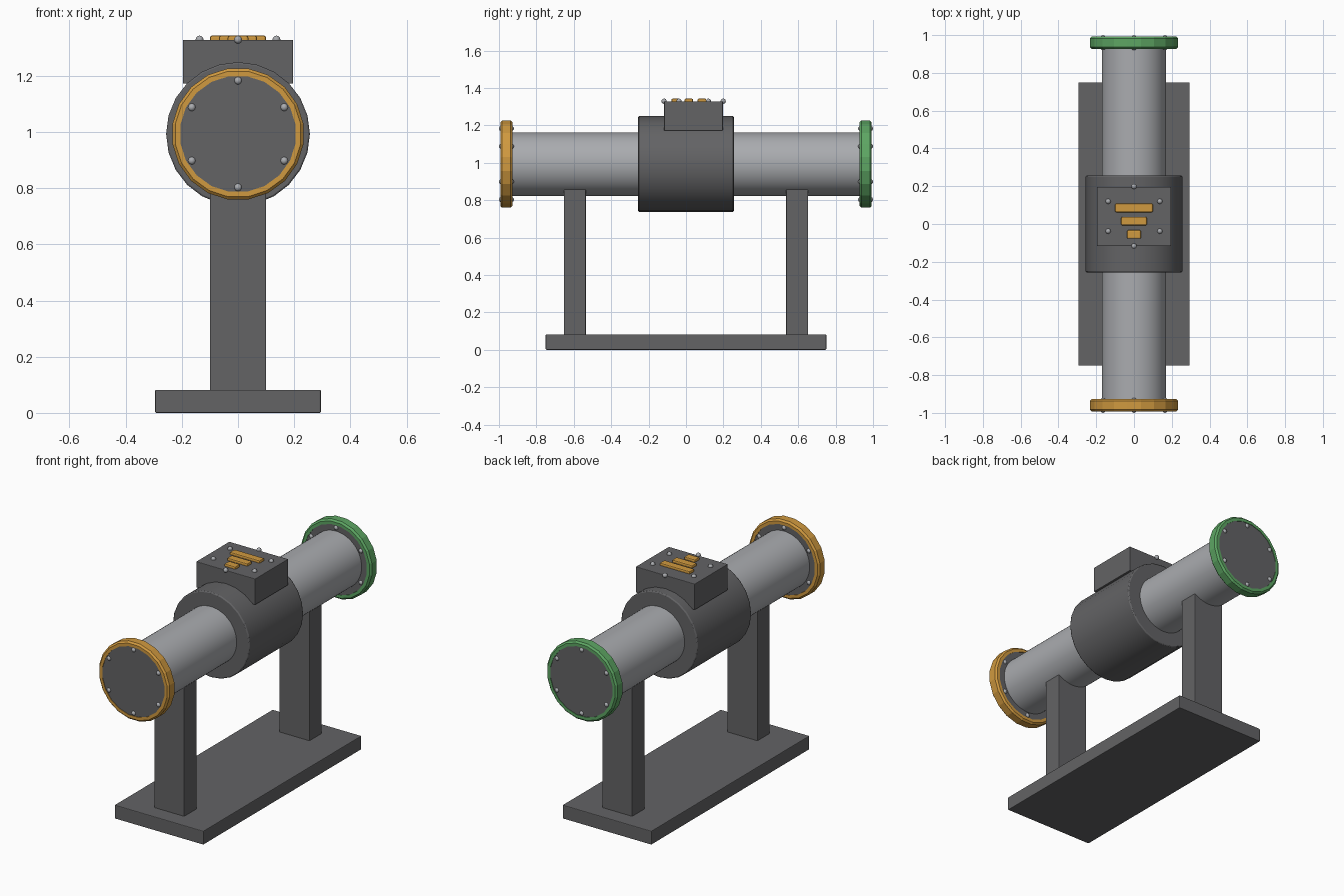
import bpy, bmesh
from math import pi, sin, cos, radians

if "Cube" in bpy.data.objects:
    bpy.data.objects.remove(bpy.data.objects["Cube"])


def material(name, r, g, b):
    m = bpy.data.materials.new(name)
    m.use_nodes = True
    m.diffuse_color = (r, g, b, 1)
    m.node_tree.nodes["Principled BSDF"].inputs["Base Color"].default_value = (r, g, b, 1)
    return m


DARK = material("dark grey", 0.125, 0.125, 0.13)
STEEL = material("light steel", 0.40, 0.41, 0.43)
AMBER = material("amber", 0.63, 0.32, 0.05)
GREEN = material("green", 0.11, 0.38, 0.125)

AXIS_Z = 0.993      # height of the pipe's centre line
FLANGE_Y = 0.96     # distance of each flange from the middle


def finish(name, mat, bevel=0.0, smooth=False):
    ob = bpy.context.object
    ob.name = name
    ob.data.materials.append(mat)
    if bevel:
        mod = ob.modifiers.new("soft edges", 'BEVEL')
        mod.width = bevel
        mod.segments = 2
        mod.limit_method = 'ANGLE'
        mod.angle_limit = radians(40)
    if smooth:
        bpy.ops.object.shade_smooth_by_angle(angle=radians(35))
    return ob


def box(name, mat, lo, hi, bevel=0.004):
    mid = [(a + b) / 2 for a, b in zip(lo, hi)]
    bpy.ops.mesh.primitive_cube_add(size=1, location=mid)
    ob = bpy.context.object
    for v in ob.data.vertices:
        v.co = [c * (b - a) for c, a, b in zip(v.co, lo, hi)]
    return finish(name, mat, bevel)


def tube(name, mat, radius, y0, y1, sides, bevel=0.0):
    bpy.ops.mesh.primitive_cylinder_add(
        vertices=sides, radius=radius, depth=y1 - y0,
        location=(0, (y0 + y1) / 2, AXIS_Z), rotation=(pi / 2, 0, 0))
    return finish(name, mat, bevel, True)


def bolt(name, location):
    bpy.ops.mesh.primitive_uv_sphere_add(segments=12, ring_count=8, radius=0.014, location=location)
    return finish(name, STEEL, 0, True)


def ring(name, mat, y, inner, outer, half, sides=20):
    # chamfered cross-section swept round the pipe axis
    c = 0.01
    profile = [(inner, -half), (outer - c, -half), (outer, c - half),
               (outer, half - c), (outer - c, half), (inner, half)]
    bm = bmesh.new()
    loops = []
    for i in range(sides):
        a = 2 * pi * (i + 0.5) / sides + pi / 2
        loops.append([bm.verts.new((r * cos(a), d, r * sin(a))) for r, d in profile])
    n = len(profile)
    for i in range(sides):
        p, q = loops[i], loops[(i + 1) % sides]
        for j in range(n):
            k = (j + 1) % n
            bm.faces.new((p[j], p[k], q[k], q[j]))
    bmesh.ops.recalc_face_normals(bm, faces=bm.faces)
    mesh = bpy.data.meshes.new(name)
    bm.to_mesh(mesh)
    bm.free()
    mesh.materials.append(mat)
    ob = bpy.data.objects.new(name, mesh)
    ob.location = (0, y, AXIS_Z)
    bpy.context.collection.objects.link(ob)
    return ob


# Stand
box("base_plate", DARK, (-0.295, -0.75, 0), (0.295, 0.75, 0.082))
for side, y in (("front", -0.594), ("back", 0.594)):
    box(side + "_leg", DARK, (-0.1, y - 0.059, 0.07), (0.1, y + 0.059, 0.9))

# Pipe and central housing
tube("pipe", STEEL, 0.17, -0.95, 0.95, 64)
tube("housing", DARK, 0.256, -0.256, 0.256, 24, 0.006)

# End flanges with coloured rims and bolts on both faces
for side, sign, mat in (("front", -1, AMBER), ("back", 1, GREEN)):
    y = sign * FLANGE_Y
    tube(side + "_flange_plate", DARK, 0.215, y - 0.03, y + 0.03, 64)
    ring(side + "_flange_rim", mat, y, 0.208, 0.236, 0.033)
    for i in range(6):
        a = i * pi / 3 + pi / 2
        for face, d in (("inner", -0.026 * sign), ("outer", 0.026 * sign)):
            bolt(f"{side}_{face}_bolt_{i + 1}",
                 (0.19 * cos(a), y + d, AXIS_Z + 0.19 * sin(a)))

# Control box with ring of bolts
box("control_box", DARK, (-0.196, -0.117, 1.172), (0.196, 0.197, 1.328), 0.003)
for i in range(6):
    a = i * pi / 3 + pi / 2
    bolt(f"box_bolt_{i + 1}", (0.158 * cos(a), 0.041 + 0.158 * sin(a), 1.329))

# Tapering indicator bars on the lid
for i, half in enumerate((0.1, 0.068, 0.037)):
    y = 0.085 - 0.07 * i
    box(f"indicator_bar_{i + 1}", AMBER, (-half, y - 0.023, 1.32), (half, y + 0.023, 1.343), 0.007)
